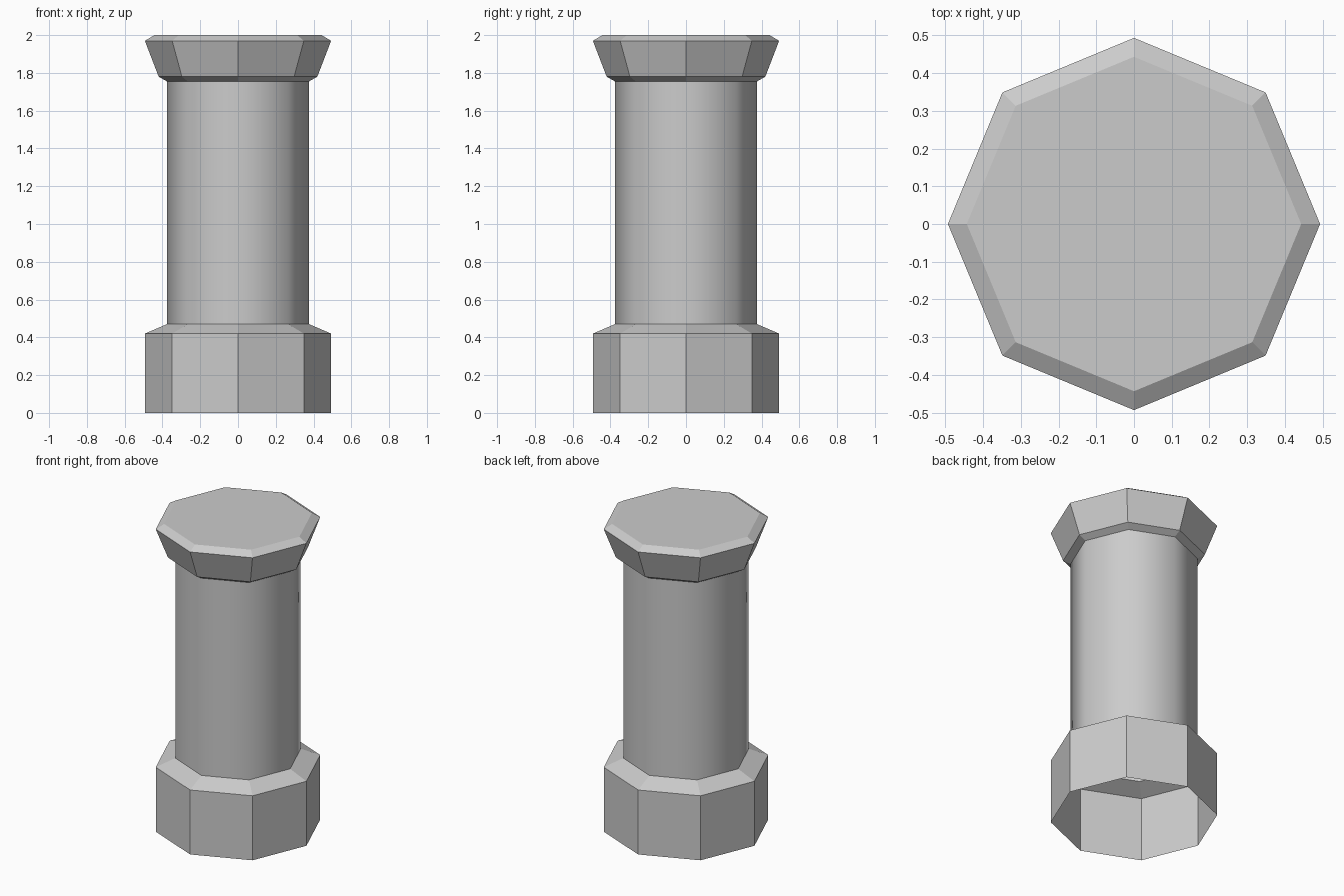
import bpy
import bmesh
from math import cos, sin, tau

if "Cube" in bpy.data.objects:
    bpy.data.objects.remove(bpy.data.objects["Cube"], do_unlink=True)

SIDES = 8
WIDE, NARROW = 0.493, 0.376

stone = bpy.data.materials.new("grey stone")
stone.use_nodes = True
grey = (0.6, 0.6, 0.6, 1)
stone.diffuse_color = grey
stone.node_tree.nodes["Principled BSDF"].inputs["Base Color"].default_value = grey


def lathe(name, profile, smooth=False, cap_top=False):
    """Sweep (radius, height) points, bottom to top, into an octagonal shell."""
    bm = bmesh.new()
    rings = [[bm.verts.new((r * cos(tau * i / SIDES), r * sin(tau * i / SIDES), z))
              for i in range(SIDES)] for r, z in profile]
    for low, high in zip(rings, rings[1:]):
        for i in range(SIDES):
            j = (i + 1) % SIDES
            bm.faces.new((low[i], low[j], high[j], high[i])).smooth = smooth
    if cap_top:
        bm.faces.new(rings[-1])
    mesh = bpy.data.meshes.new(name)
    bm.to_mesh(mesh)
    bm.free()
    mesh.materials.append(stone)
    obj = bpy.data.objects.new(name, mesh)
    bpy.context.collection.objects.link(obj)
    return obj


# Hollow base, open underneath, with a sloped shoulder
lathe("base", [(WIDE, 0), (WIDE, 0.42), (NARROW, 0.47)])

# Smooth-shaded shaft
lathe("shaft", [(NARROW, 0.47), (NARROW, 1.755)], smooth=True)

# Flared capital with a bevelled, closed top
lathe("capital", [(NARROW, 1.755), (0.42, 1.78), (WIDE, 1.97), (0.443, 2)], cap_top=True)
